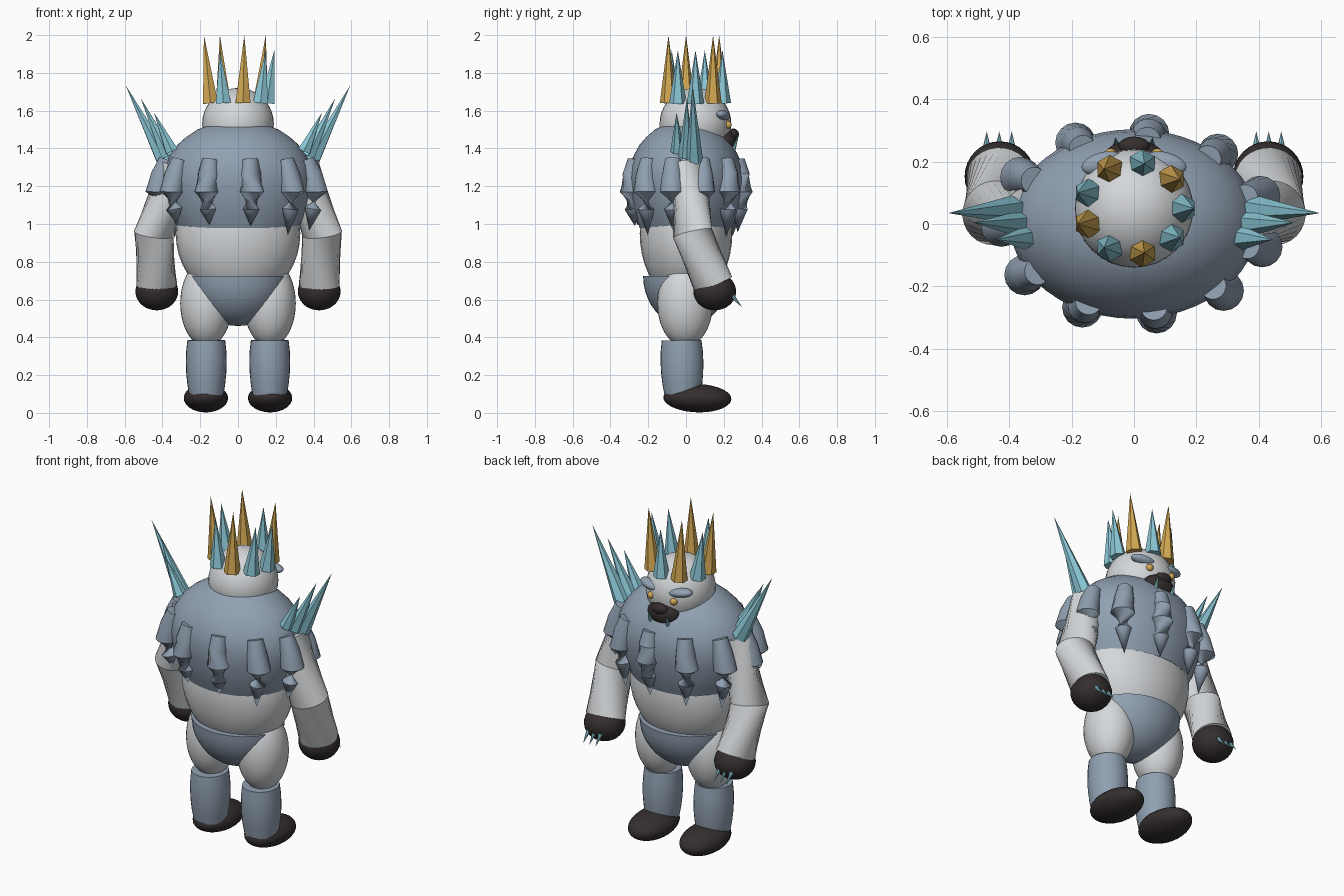
import bpy, bmesh, math, random
from mathutils import Vector, Matrix

random.seed(4)
if "Cube" in bpy.data.objects:
    bpy.data.objects.remove(bpy.data.objects["Cube"], do_unlink=True)


def material(name, rgb):
    m = bpy.data.materials.new(name)
    m.use_nodes = True
    m.diffuse_color = (*rgb, 1)
    m.node_tree.nodes["Principled BSDF"].inputs["Base Color"].default_value = (*rgb, 1)
    return m


SKIN = material("pale grey skin", (0.66, 0.68, 0.70))
FUR = material("slate blue fur", (0.28, 0.35, 0.44))
DARK = material("dark brown hide", (0.035, 0.027, 0.027))
ICE = material("pale blue ice", (0.26, 0.58, 0.68))
GOLD = material("gold", (0.66, 0.40, 0.09))


def finish(name, bm, mat):
    bmesh.ops.recalc_face_normals(bm, faces=bm.faces)
    me = bpy.data.meshes.new(name)
    bm.to_mesh(me)
    bm.free()
    me.materials.append(mat)
    ob = bpy.data.objects.new(name, me)
    bpy.context.collection.objects.link(ob)
    bpy.ops.object.select_all(action="DESELECT")
    ob.select_set(True)
    bpy.context.view_layer.objects.active = ob
    bpy.ops.object.shade_smooth_by_angle(angle=math.radians(40))
    return ob


def ball(name, center, radii, mat, rot=None):
    bm = bmesh.new()
    bmesh.ops.create_uvsphere(bm, u_segments=32, v_segments=20, radius=1)
    m = Matrix.Translation(center) @ (rot or Matrix()) @ Matrix.Diagonal((*radii, 1))
    bmesh.ops.transform(bm, matrix=m, verts=bm.verts)
    return finish(name, bm, mat)


def tube(name, points, radii, mat, sides=28, squash=1.0):
    """Rings swept along a path; a zero radius closes to a point."""
    bm = bmesh.new()
    pts = [Vector(p) for p in points]
    rings = []
    for i, (p, r) in enumerate(zip(pts, radii)):
        d = Vector()
        if i:
            d += (p - pts[i - 1]).normalized()
        if i < len(pts) - 1:
            d += (pts[i + 1] - p).normalized()
        q = d.to_track_quat("Z", "Y")
        if r == 0:
            rings.append([bm.verts.new(p)])
            continue
        ring = []
        for k in range(sides):
            a = math.tau * k / sides
            ring.append(bm.verts.new(p + q @ Vector((r * math.cos(a), r * squash * math.sin(a), 0))))
        rings.append(ring)
    for a, b in zip(rings, rings[1:]):
        for k in range(sides):
            j = (k + 1) % sides
            if len(b) == 1:
                bm.faces.new((a[k], a[j], b[0]))
            elif len(a) == 1:
                bm.faces.new((a[0], b[j], b[k]))
            else:
                bm.faces.new((a[k], a[j], b[j], b[k]))
    for ring in (rings[0], rings[-1]):
        if len(ring) > 2:
            bm.faces.new(ring)
    return finish(name, bm, mat)


def spike(name, base, tip, radius, mat, sides=6):
    return tube(name, (base, tip), (radius, 0), mat, sides)


# Torso and briefs
ball("torso", (0, 0, 0.95), (0.33, 0.245, 0.365), SKIN)
steps = [math.pi / 2 * i / 10 for i in range(11)]
tube("briefs", [(0, 0, 0.725 - 0.265 * math.cos(a)) for a in steps],
     [0.264 * math.sin(a) for a in steps], FUR, 40, 0.86)

# Fur cape: a rounded shell with a flat lower rim
cape = [(0.98, 0.32), (1.04, 0.35), (1.10, 0.372), (1.17, 0.39), (1.24, 0.397), (1.31, 0.387),
        (1.37, 0.357), (1.42, 0.32), (1.46, 0.275), (1.50, 0.215), (1.525, 0.15), (1.535, 0.08), (1.54, 0)]
tube("fur_cape", [(0, 0, z) for z, r in cape], [r for z, r in cape], FUR, 48, 0.765)

# Hanging tufts around the cape
for i in range(11):
    a = math.radians(18 + i * 360 / 11)
    x, y = math.cos(a), math.sin(a)
    end = random.uniform(0.92, 1.01)
    path = [(0.375 * x, 0.27 * y, 1.34), (0.405 * x, 0.285 * y, 1.26),
            (0.425 * x, 0.29 * y, 1.17), (0.41 * x, 0.285 * y, 1.08), (0.39 * x, 0.275 * y, end)]
    tube(f"fur_tuft_{i + 1}", path, (0.043, 0.055, 0.065, 0.044, 0), FUR, 16)

# Head and face
ball("head", (0, 0.05, 1.53), (0.19, 0.19, 0.19), SKIN)
ball("muzzle", (0, 0.205, 1.435), (0.1, 0.065, 0.068), DARK)
ball("nose", (0, 0.25, 1.475), (0.05, 0.03, 0.03), DARK)

# Crown of alternating gold and ice spikes
for i in range(9):
    a = math.radians(i * 40)
    x, y = 0.155 * math.cos(a), 0.05 + 0.145 * math.sin(a)
    gold = i % 2 == 1
    spike(f"crown_spike_{i + 1}", (x, y, 1.64), (x * 1.24, y, 2.0 if gold else 1.92),
          0.046, GOLD if gold else ICE)

# Paired parts
for side, s in (("left", 1), ("right", -1)):
    ball(f"{side}_eye", (s * 0.075, 0.222, 1.525), (0.02, 0.02, 0.02), GOLD)
    ball(f"{side}_brow", (s * 0.1, 0.195, 1.575), (0.07, 0.035, 0.026), FUR,
         Matrix.Rotation(-s * 0.25, 4, "Z") @ Matrix.Rotation(-s * 0.12, 4, "Y"))
    spike(f"{side}_tusk", (s * 0.055, 0.245, 1.38), (s * 0.06, 0.278, 1.465), 0.015, ICE, 8)

    # Shoulder ice
    for n, (base, tip) in enumerate((((0.39, 0.045, 1.335), (0.595, 0.035, 1.735)),
                                     ((0.37, 0.0, 1.36), (0.515, 0.005, 1.667)),
                                     ((0.35, -0.045, 1.385), (0.445, -0.05, 1.59)))):
        spike(f"{side}_shoulder_ice_{n + 1}", (s * base[0], *base[1:]), (s * tip[0], *tip[1:]),
              0.046 - 0.004 * n, ICE)

    # Arm, hand and claws
    tube(f"{side}_arm", ((s * 0.33, 0.02, 1.31), (s * 0.445, 0.035, 0.95), (s * 0.43, 0.145, 0.68)),
         (0.1, 0.106, 0.108), SKIN)
    ball(f"{side}_hand", (s * 0.43, 0.152, 0.643), (0.113, 0.113, 0.1), DARK)
    for n in (-1, 0, 1):
        x = s * (0.432 + n * 0.04)
        spike(f"{side}_claw_{n + 2}", (x, 0.235, 0.63), (x, 0.297, 0.56), 0.015, ICE, 8)

    # Leg
    ball(f"{side}_thigh", (s * 0.168, -0.005, 0.58), (0.138, 0.147, 0.23), SKIN)
    shin = [(0.09, 0.09), (0.15, 0.1), (0.21, 0.106), (0.27, 0.108), (0.33, 0.106), (0.385, 0.1)]
    tube(f"{side}_shin", [(s * 0.168, -0.018 - 0.02 * (z - 0.1), z) for z, r in shin],
         [r for z, r in shin], FUR, 28, 1.05)
    ball(f"{side}_foot", (s * 0.17, 0.06, 0.078), (0.117, 0.18, 0.075), DARK,
         Matrix.Rotation(-0.03, 4, "X"))
